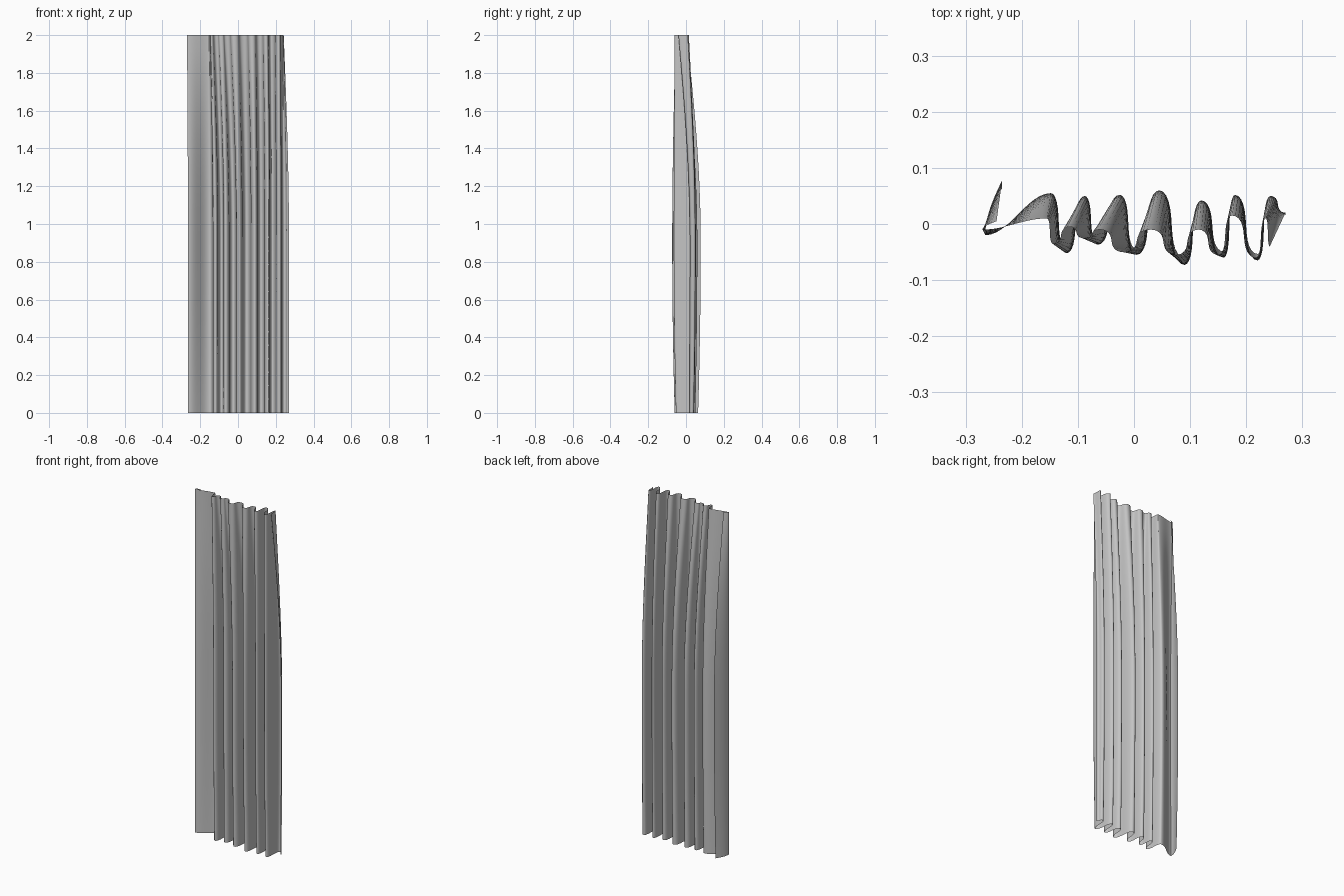
import bpy
import bmesh
import math

cube = bpy.data.objects.get("Cube")
if cube:
    bpy.data.objects.remove(cube, do_unlink=True)

HEIGHT = 2.0
ROWS = 28        # steps down the cloth
STEPS = 12       # steps across each half fold
FULL = 0.9       # height where the folds are deepest

# Crests and troughs from one hem to the other: (gathered x, y), (hanging x, y)
folds = [
    ((-.245, .005), (-.235, .078)),
    ((-.27, -.01), (-.265, -.02)),
    ((-.155, .01), (-.148, .055)),
    ((-.145, -.035), (-.12, -.052)),
    ((-.115, -.005), (-.088, .05)),
    ((-.09, -.025), (-.065, -.037)),
    ((-.06, -.01), (-.025, .052)),
    ((-.02, -.05), (.005, -.055)),
    ((.03, -.01), (.045, .06)),
    ((.075, -.055), (.09, -.073)),
    ((.115, -.01), (.12, .042)),
    ((.15, -.055), (.16, -.06)),
    ((.175, .015), (.18, .052)),
    ((.217, -.06), (.22, -.065)),
    ((.235, .01), (.243, .05)),
    ((.242, -.04), (.27, .02)),
]


def lerp(a, b, t):
    return a + (b - a) * t


def fold_points(z):
    """Crest and trough positions at one height."""
    drop = math.sin(math.pi / 2 * min(1, (HEIGHT - z) / (HEIGHT - FULL)))
    below = max(0, (FULL - z) / FULL)
    depth = 1 - 0.18 * below * below
    return [(lerp(a[0], b[0], drop), lerp(a[1], b[1], drop) * depth)
            for a, b in folds]


def cross_section(z):
    """Rounded folds with steep sides, joined through the crests."""
    points = fold_points(z)
    line = [points[0]]
    for i, (a, b) in enumerate(zip(points, points[1:])):
        for s in range(1, STEPS + 1):
            t = s / STEPS
            ease = (1 - math.cos(math.pi * t)) / 2
            if i == 0:       # turned hem
                u, v = math.sin(math.pi / 2 * t), t
            elif i == 1:     # broad flat panel
                u, v = t, ease
            else:
                u, v = t + 0.12 * math.sin(2 * math.pi * t), ease
            line.append((lerp(a[0], b[0], u), lerp(a[1], b[1], v)))
    return line


# Cloth sheet lofted through the cross-sections
bm = bmesh.new()
rows = []
for r in range(ROWS + 1):
    z = HEIGHT * r / ROWS
    rows.append([bm.verts.new((x, y, z)) for x, y in cross_section(z)])
for low, high in zip(rows, rows[1:]):
    for i in range(len(low) - 1):
        bm.faces.new((low[i], low[i + 1], high[i + 1], high[i]))

mesh = bpy.data.meshes.new("curtain_cloth")
bm.to_mesh(mesh)
bm.free()
curtain = bpy.data.objects.new("curtain_cloth", mesh)
bpy.context.collection.objects.link(curtain)

# Plain grey fabric
fabric = bpy.data.materials.new("grey_fabric")
fabric.use_nodes = True
grey = (0.55, 0.55, 0.55, 1)
fabric.diffuse_color = grey
fabric.node_tree.nodes["Principled BSDF"].inputs["Base Color"].default_value = grey
mesh.materials.append(fabric)

bpy.ops.object.select_all(action="DESELECT")
curtain.select_set(True)
bpy.context.view_layer.objects.active = curtain
bpy.ops.object.shade_smooth_by_angle(angle=math.radians(60))
